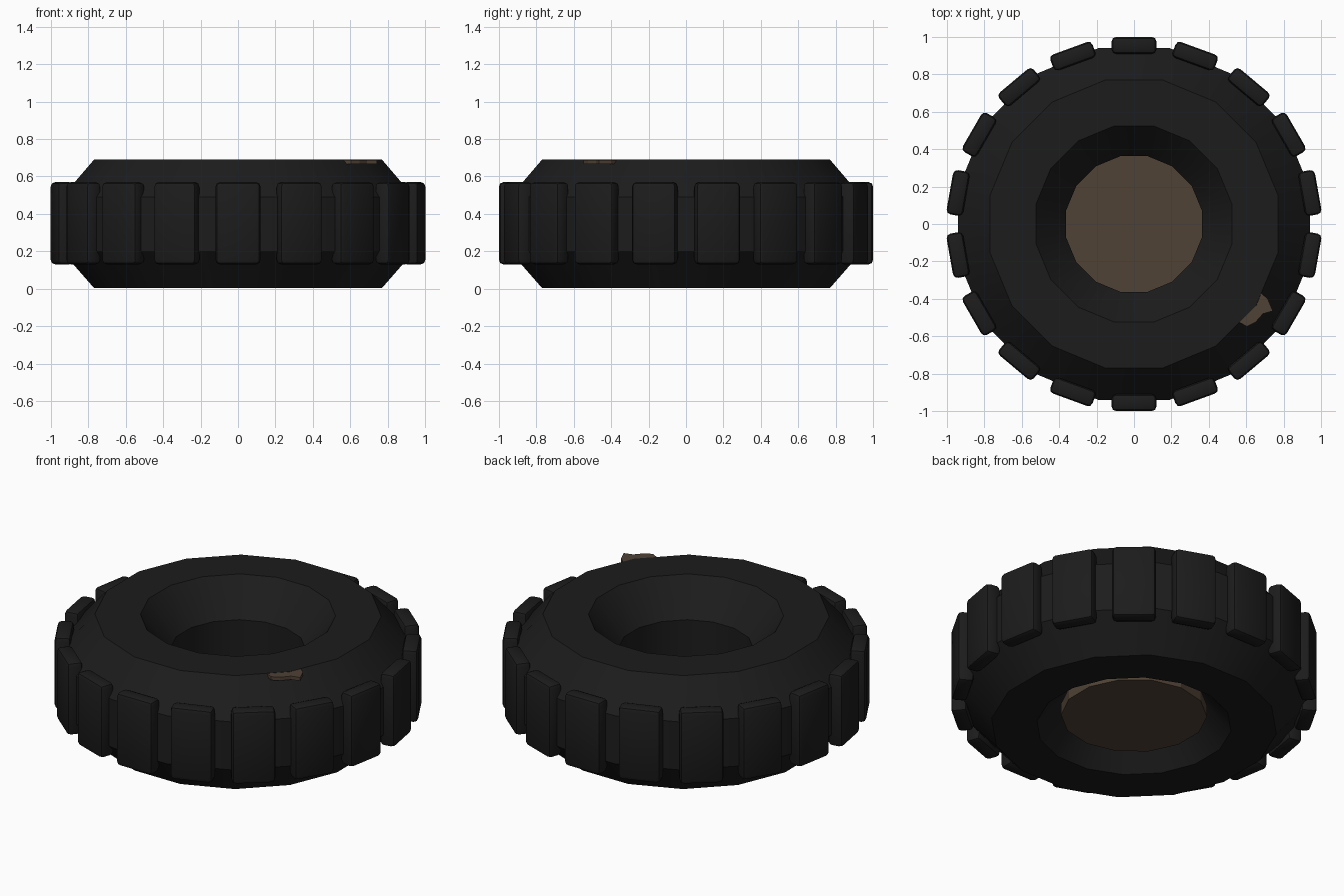
import bpy, bmesh, math
from mathutils import Matrix

cube = bpy.data.objects.get("Cube")
if cube:
    bpy.data.objects.remove(cube)


def material(name, rgb):
    m = bpy.data.materials.new(name)
    m.use_nodes = True
    color = (*rgb, 1)
    m.diffuse_color = color
    bsdf = m.node_tree.nodes["Principled BSDF"]
    bsdf.inputs["Base Color"].default_value = color
    bsdf.inputs["Roughness"].default_value = 0.9
    return m


rubber = material("black rubber", (0.0115, 0.0115, 0.0115))
dirt = material("brown dirt", (0.08, 0.054, 0.036))


def make_object(name, bm, mat, smooth=False):
    bmesh.ops.recalc_face_normals(bm, faces=bm.faces)
    mesh = bpy.data.meshes.new(name)
    bm.to_mesh(mesh)
    bm.free()
    mesh.materials.append(mat)
    ob = bpy.data.objects.new(name, mesh)
    bpy.context.collection.objects.link(ob)
    if smooth:
        bpy.ops.object.select_all(action="DESELECT")
        ob.select_set(True)
        bpy.context.view_layer.objects.active = ob
        bpy.ops.object.shade_smooth_by_angle(angle=math.radians(30))
    return ob


# Tyre body: an eight-sided section swept round the axis
profile = [(0.37, 0.20), (0.535, 0.004), (0.785, 0.004), (0.96, 0.20),
           (0.96, 0.49), (0.785, 0.69), (0.535, 0.69), (0.37, 0.49)]
SIDES = 16
bm = bmesh.new()
rings = []
for i in range(SIDES):
    a = math.tau * (i + 0.5) / SIDES
    rings.append([bm.verts.new((r * math.cos(a), r * math.sin(a), z)) for r, z in profile])
for i, ring in enumerate(rings):
    nxt = rings[(i + 1) % SIDES]
    for j in range(len(profile)):
        k = (j + 1) % len(profile)
        bm.faces.new((ring[j], nxt[j], nxt[k], ring[k]))
make_object("tyre_body", bm, rubber, smooth=True)

# Tread blocks: bevelled boxes round the outside
BLOCKS = 18
for i in range(BLOCKS):
    bm = bmesh.new()
    bmesh.ops.create_cube(bm, size=1, matrix=Matrix.Diagonal((0.09, 0.24, 0.44, 1)))
    bmesh.ops.bevel(bm, geom=bm.edges[:], offset=0.024, segments=2, profile=0.5, affect="EDGES")
    turn = Matrix.Rotation(math.tau * (i + 0.5) / BLOCKS, 4, "Z")
    bm.transform(turn @ Matrix.Translation((0.955, 0, 0.35)))
    make_object(f"tread_block_{i + 1}", bm, rubber, smooth=True)

# Dirt plug recessed in the bottom of the hole
bm = bmesh.new()
bmesh.ops.create_cone(bm, cap_ends=True, segments=14, radius1=0.4, radius2=0.4, depth=0.07,
                      matrix=Matrix.Translation((0, 0, 0.105)))
make_object("dirt_plug", bm, dirt)

# Thin flake of dirt on the upper shoulder
bm = bmesh.new()
outline = [(0.56, -0.525), (0.605, -0.548), (0.65, -0.525), (0.69, -0.48),
           (0.742, -0.465), (0.715, -0.40), (0.675, -0.365)]
base = bm.faces.new([bm.verts.new((x, y, 0.668)) for x, y in outline])
top = bmesh.ops.extrude_face_region(bm, geom=[base])["geom"]
bmesh.ops.translate(bm, vec=(0, 0, 0.021),
                    verts=[v for v in top if isinstance(v, bmesh.types.BMVert)])
make_object("dirt_flake", bm, dirt)
